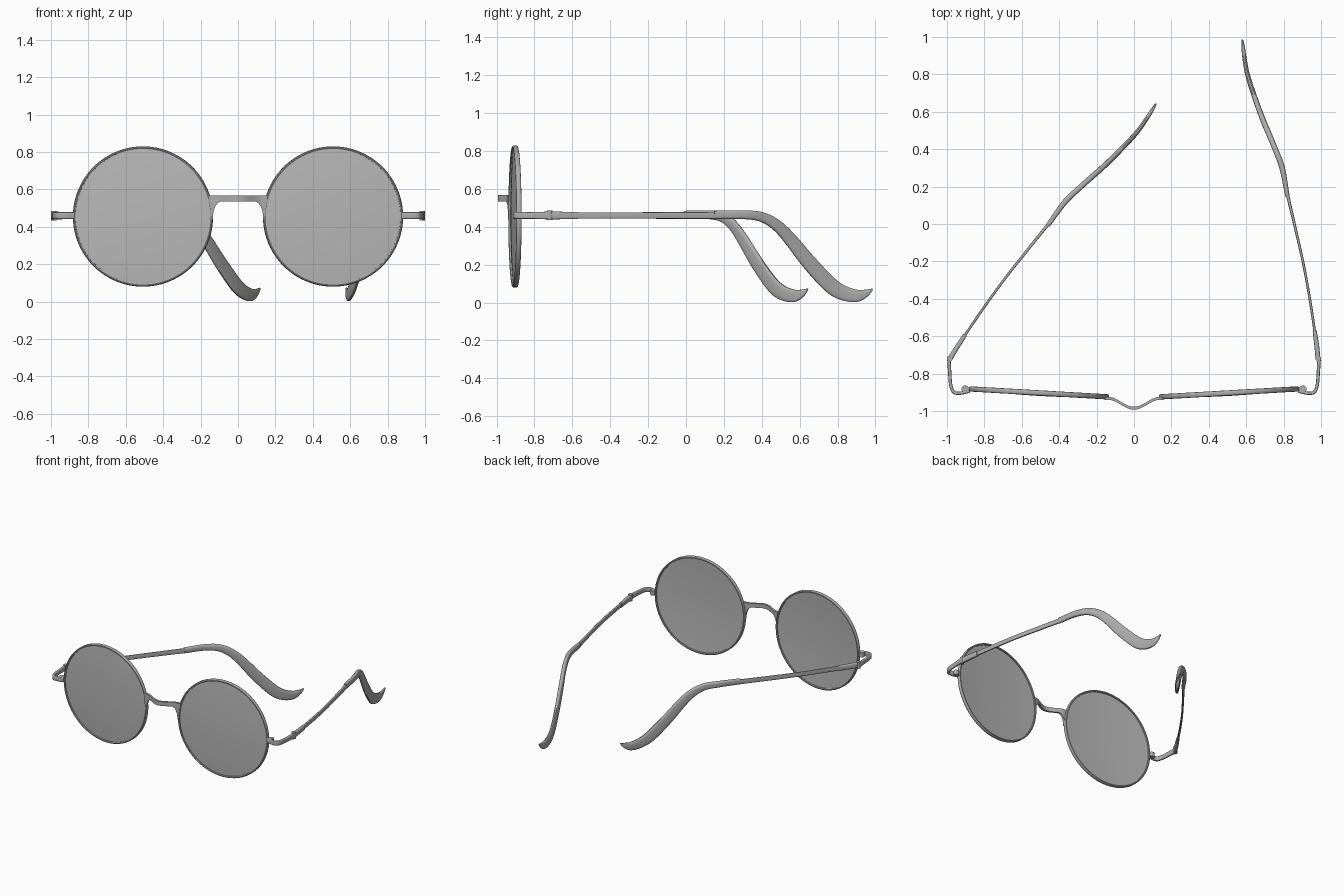
import bpy, bmesh, math
from mathutils import Vector, Matrix

cube = bpy.data.objects.get("Cube")
if cube:
    bpy.data.objects.remove(cube)


def material(name, grey):
    m = bpy.data.materials.new(name)
    m.use_nodes = True
    col = (grey, grey, grey, 1)
    m.diffuse_color = col
    m.node_tree.nodes["Principled BSDF"].inputs["Base Color"].default_value = col
    return m


FRAME = material("frame grey", 0.42)
LENS = material("lens grey", 0.48)


def finish(bm, name, mat):
    bmesh.ops.remove_doubles(bm, verts=bm.verts, dist=0.00001)
    bmesh.ops.recalc_face_normals(bm, faces=bm.faces)
    mesh = bpy.data.meshes.new(name)
    bm.to_mesh(mesh)
    bm.free()
    mesh.materials.append(mat)
    ob = bpy.data.objects.new(name, mesh)
    bpy.context.collection.objects.link(ob)
    bpy.ops.object.select_all(action='DESELECT')
    ob.select_set(True)
    bpy.context.view_layer.objects.active = ob
    bpy.ops.object.shade_smooth_by_angle(angle=math.radians(40))
    return ob


def skin(bm, rings, closed=False):
    # Bridge consecutive vertex rings with quads
    n = len(rings[0])
    pairs = list(zip(rings, rings[1:])) + ([(rings[-1], rings[0])] if closed else [])
    for a, b in pairs:
        for j in range(n):
            k = (j + 1) % n
            bm.faces.new((a[j], a[k], b[k], b[j]))


def smooth_points(pts, steps):
    # Catmull-Rom interpolation of position, width and height
    p = [Vector(q) for q in pts]
    p = [p[0] * 2 - p[1]] + p + [p[-1] * 2 - p[-2]]
    out = []
    for a, b, c, d in zip(p, p[1:], p[2:], p[3:]):
        for s in range(steps):
            t = s / steps
            out.append((b * 2 + (c - a) * t + (a * 2 - b * 5 + c * 4 - d) * t * t
                        + (b * 3 - a - c * 3 + d) * t ** 3) * 0.5)
    return out + [p[-2]]


def sweep(name, pts, power=0.5, steps=5, place=Matrix()):
    # Rounded bar along (x, y, z, width, height) points
    pts = smooth_points(pts, steps)
    bm = bmesh.new()
    rings = []
    for i, q in enumerate(pts):
        tan = (pts[min(i + 1, len(pts) - 1)] - pts[max(i - 1, 0)]).to_3d()
        tan = Vector(tan[:3]).normalized()
        side = tan.cross(Vector((0, 0, 1))).normalized()
        up = side.cross(tan)
        ring = []
        for j in range(16):
            a = math.tau * (j + 0.5) / 16
            c, s = math.cos(a), math.sin(a)
            u = math.copysign(abs(c) ** power, c) * q[3] / 2
            v = math.copysign(abs(s) ** power, s) * q[4] / 2
            ring.append(bm.verts.new(place @ (Vector(q[:3]) + side * u + up * v)))
        rings.append(ring)
    skin(bm, rings)
    bm.faces.new(rings[0])
    bm.faces.new(rings[-1])
    return finish(bm, name, FRAME)


def lathe(name, profile, mat, place, closed=False, sides=96):
    # Turn an (radius, y) profile around the local y axis
    bm = bmesh.new()
    rings = [[bm.verts.new(place @ Vector((r * math.cos(math.tau * j / sides), y,
                                           r * math.sin(math.tau * j / sides))))
              for j in range(sides)] for r, y in profile]
    skin(bm, rings, closed)
    bmesh.ops.dissolve_degenerate(bm, dist=0.00001, edges=bm.edges)
    return finish(bm, name, mat)


def post(name, x, y, z, radius, height, place=Matrix()):
    bm = bmesh.new()
    bmesh.ops.create_cone(bm, cap_ends=True, segments=24, radius1=radius, radius2=radius,
                          depth=height, matrix=place @ Matrix.Translation((x, y, z)))
    return finish(bm, name, FRAME)


Z = 0.46
HINGE = Vector((0.985, -0.72, 0))
RIM = [(0.361, 0.011), (0.361, -0.011), (0.366, -0.014), (0.371, -0.013), (0.375, -0.008),
       (0.375, 0.008), (0.371, 0.013), (0.366, 0.014)]
dome = [(0.366 * k / 8, -0.004 - 0.012 * (1 - (k / 8) ** 2)) for k in range(9)]
dome += [(r, y + 0.008) for r, y in reversed(dome)]

ENDPIECE = [(0.88, -0.893, Z, .02, .036), (0.925, -0.904, Z, .018, .036),
            (0.962, -0.9, Z, .018, .036), (0.979, -0.865, Z, .018, .036),
            (0.985, -0.8, Z, .018, .036), (0.989, -0.725, Z, .02, .042)]
ROOT = [(0.983, -0.72, Z, .026, .044), (0.978, -0.66, Z, .026, .04), (0.966, -0.57, Z, .022, .038)]
ROD = [(0.97, -0.6, Z, .014, .034), (0.943, -0.42, Z, .014, .034), (0.907, -0.22, Z, .014, .034),
       (0.862, -0.02, Z, .015, .035), (0.815, 0.18, Z, .018, .036)]
# Ear tip curves down and flares before coming to a point
TIP = [(0.82, 0.15, .463, .024, .044), (0.792, 0.3, .464, .03, .046), (0.755, 0.4, .452, .03, .052),
       (0.722, 0.48, .407, .03, .06), (0.692, 0.55, .335, .03, .07), (0.655, 0.65, .212, .028, .08),
       (0.618, 0.76, .095, .026, .084), (0.6, 0.83, .051, .024, .078),
       (0.589, 0.9, .036, .022, .066), (0.583, 0.95, .05, .017, .04), (0.58, 0.985, .071, .008, .008)]

for side, sx, fold in (("left", 1, 0), ("right", -1, 25.6)):
    mirror = Matrix.Diagonal((sx, 1, 1, 1))
    # Front: tilted rim and lens
    tilt = (mirror @ Matrix.Translation((0.508, -0.903, 0.455))
            @ Matrix.Rotation(math.radians(3.3), 4, 'Z'))
    lathe(side + "_rim", RIM, FRAME, tilt, closed=True)
    lathe(side + "_lens", dome, LENS, tilt)
    # Corner: rim lug, wrapped end piece and hinge barrel
    post(side + "_rim_lug", sx * 0.903, -0.883, Z, 0.02, 0.036)
    sweep(side + "_end_piece", ENDPIECE, place=mirror)
    post(side + "_hinge_barrel", sx * HINGE.x, HINGE.y, Z, 0.015, 0.05)
    # Temple, the right one folded inward about its hinge
    swing = (mirror @ Matrix.Translation(HINGE)
             @ Matrix.Rotation(math.radians(fold), 4, 'Z') @ Matrix.Translation(-HINGE))
    sweep(side + "_temple_root", ROOT, place=swing)
    sweep(side + "_temple_rod", ROD, place=swing)
    sweep(side + "_ear_tip", TIP, power=0.65, place=swing)

# Bridge: arched plate bowed forward, flaring down along both rims
bm = bmesh.new()
half = [0.09 * k / 8 for k in range(9)]
half += [0.09 + 0.045 * math.sin(math.pi / 2 * k / 8) for k in range(1, 9)] + [0.14, 0.155]
columns = [-x for x in reversed(half[1:])] + half
rings = []
for x in columns:
    a = abs(x)
    low = 0.535
    if a > 0.09:
        low = 0.44 + 0.095 * math.sqrt(max(0, 1 - ((a - 0.09) / 0.045) ** 2))
    if a > 0.15:
        low = 0.53
    y = -0.932 - 0.0265 * (1 + math.cos(math.pi * min(a / 0.14, 1)))
    rings.append([bm.verts.new((x, y + dy, z)) for dy, z in
                  ((-0.008, low), (-0.008, 0.568), (0.008, 0.568), (0.008, low))])
skin(bm, rings)
bm.faces.new(rings[0])
bm.faces.new(rings[-1])
finish(bm, "bridge", FRAME)
